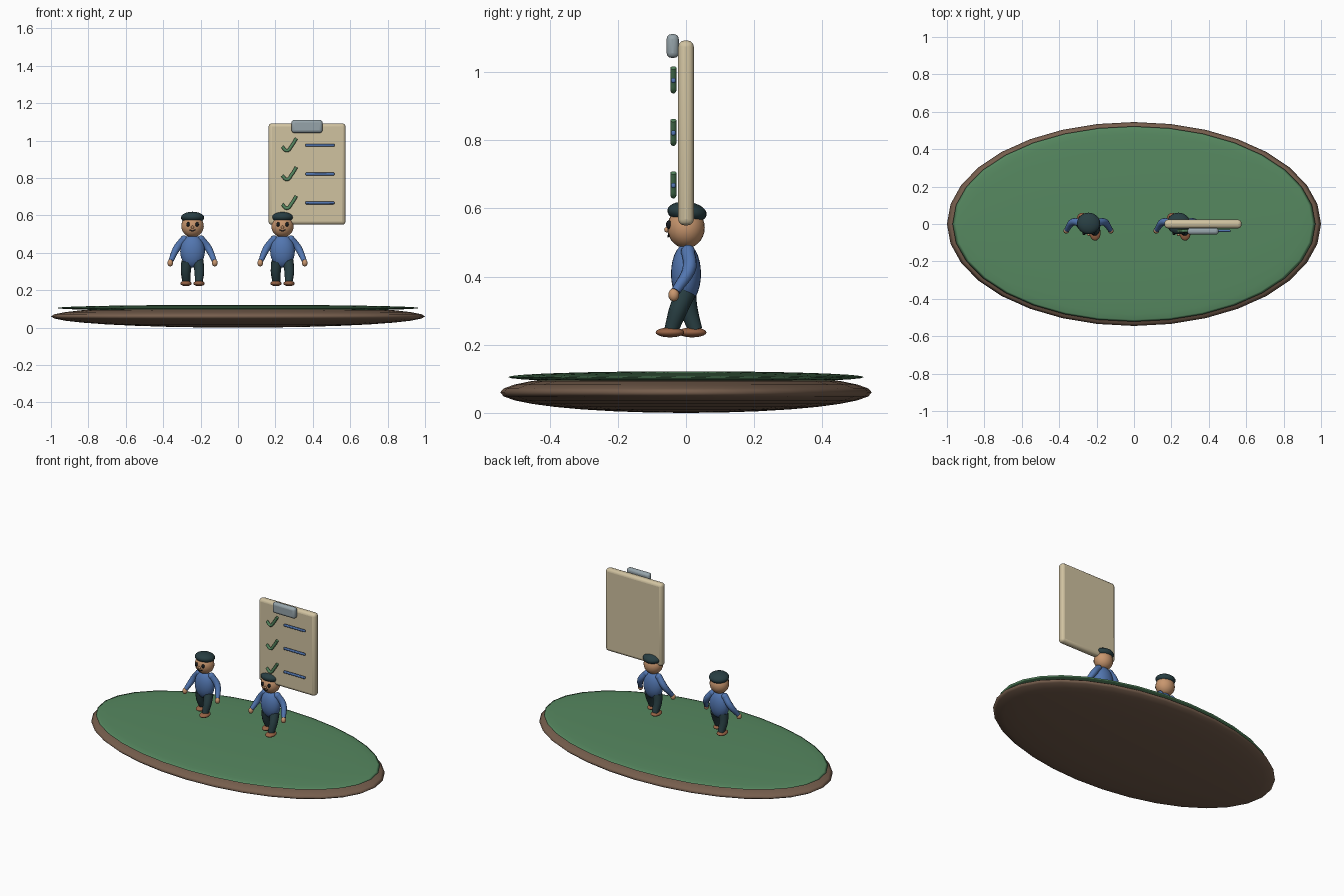
import bpy
import math

if "Cube" in bpy.data.objects:
    bpy.data.objects.remove(bpy.data.objects["Cube"])


def srgb(r, g, b):
    return [((c / 255 + 0.055) / 1.055) ** 2.4 for c in (r, g, b)] + [1.0]


def material(name, *rgb):
    m = bpy.data.materials.new(name)
    m.diffuse_color = srgb(*rgb)
    m.use_nodes = True
    m.node_tree.nodes["Principled BSDF"].inputs["Base Color"].default_value = m.diffuse_color
    return m


GRASS = material("grass green", 86, 136, 96)
SOIL = material("soil brown", 118, 94, 77)
CREAM = material("board cream", 208, 194, 160)
GREY = material("metal grey", 150, 164, 170)
BLUE = material("shirt blue", 82, 118, 176)
TEAL = material("dark teal", 40, 62, 66)
SKIN = material("skin tan", 200, 150, 110)
SHOE = material("shoe brown", 150, 98, 68)
BLACK = material("eye black", 22, 26, 30)


def finish(name, mat):
    o = bpy.context.object
    o.name = name
    o.data.materials.clear()
    o.data.materials.append(mat)
    bpy.ops.object.shade_smooth_by_angle(angle=math.radians(40))
    return o


def ball(name, mat, loc, radii, seg=24, rings=14, tilt=0):
    bpy.ops.mesh.primitive_uv_sphere_add(segments=seg, ring_count=rings, location=loc)
    o = bpy.context.object
    o.scale = radii
    o.rotation_euler.x = tilt
    bpy.ops.object.transform_apply(location=False)
    o.data.shade_smooth()
    o.name = name
    o.data.materials.append(mat)
    return o


def block(name, mat, loc, size, bevel, segments=3):
    bpy.ops.mesh.primitive_cube_add(size=1, location=loc)
    o = bpy.context.object
    o.scale = size
    bpy.ops.object.transform_apply(location=False)
    mod = o.modifiers.new("rounded edges", "BEVEL")
    mod.width = bevel
    mod.segments = segments
    return finish(name, mat)


def tube(name, mat, points, radii, smooth=True):
    """Round tube through the points, with one radius for each point."""
    cu = bpy.data.curves.new(name, "CURVE")
    cu.dimensions = "3D"
    cu.bevel_depth = 1.0
    cu.bevel_resolution = 3
    cu.use_fill_caps = True
    cu.resolution_u = 6
    sp = cu.splines.new("BEZIER")
    sp.bezier_points.add(len(points) - 1)
    for bp, p, r in zip(sp.bezier_points, points, radii):
        bp.co = p
        bp.radius = r
        bp.handle_left_type = bp.handle_right_type = "AUTO" if smooth else "VECTOR"
    o = bpy.data.objects.new(name, cu)
    bpy.context.collection.objects.link(o)
    bpy.ops.object.select_all(action="DESELECT")
    o.select_set(True)
    bpy.context.view_layer.objects.active = o
    bpy.ops.object.convert(target="MESH")
    return finish(name, mat)


# Island base and grass top
ball("soil_base", SOIL, (0, 0, 0.06), (1.0, 0.545, 0.06), 32, 16)
ball("grass_top", GRASS, (0, 0, 0.105), (0.97, 0.522, 0.017), 32, 16)


def person(tag, x):
    # Torso, head and cap
    ball(tag + "_torso", BLUE, (x, 0, 0.408), (0.066, 0.044, 0.088))
    ball(tag + "_head", SKIN, (x, 0, 0.543), (0.06, 0.055, 0.06))
    ball(tag + "_cap", TEAL, (x, 0.003, 0.588), (0.062, 0.058, 0.031), tilt=-0.12)

    # Face
    ball(tag + "_nose", SKIN, (x, -0.056, 0.537), (0.008, 0.008, 0.008), 12, 8)
    tube(tag + "_mouth", BLACK,
         [(x - 0.017, -0.05, 0.524), (x, -0.0525, 0.517), (x + 0.017, -0.05, 0.524)],
         [0.0025] * 3)

    for side, s in (("left", -1), ("right", 1)):
        ball(f"{tag}_{side}_eye", BLACK, (x + s * 0.024, -0.05, 0.552),
             (0.0095, 0.009, 0.0125), 16, 10)
        # Arms bend outward and forward to the hands
        tube(f"{tag}_{side}_arm", BLUE,
             [(x + s * 0.045, 0.006, 0.474), (x + s * 0.084, 0.01, 0.425),
              (x + s * 0.116, -0.03, 0.357)], [0.02, 0.02, 0.014])
        ball(f"{tag}_{side}_shoulder", BLUE, (x + s * 0.045, 0.006, 0.472),
             (0.021, 0.021, 0.021), 16, 10)
        ball(f"{tag}_{side}_hand", SKIN, (x + s * 0.119, -0.036, 0.346),
             (0.015, 0.016, 0.019), 16, 10)
        # Legs in a walking pose
        foot_y = -0.047 if s > 0 else 0.018
        tube(f"{tag}_{side}_leg", TEAL,
             [(x + s * 0.03, 0.0, 0.355), (x + s * 0.036, foot_y * 0.5, 0.3),
              (x + s * 0.033, foot_y + (0.004 if s > 0 else 0.01), 0.243)],
             [0.03, 0.027, 0.021])
        ball(f"{tag}_{side}_shoe", SHOE, (x + s * 0.035, foot_y, 0.236),
             (0.03, 0.042, 0.0145), 20, 12)


person("first_walker", -0.243)
person("second_walker", 0.238)

# Checklist board with clip
block("board", CREAM, (0.369, 0, 0.821), (0.412, 0.046, 0.542), 0.018)
block("board_clip", GREY, (0.369, -0.039, 1.076), (0.166, 0.036, 0.07), 0.015)

# Three rows of tick marks and text bars
for i in range(3):
    dz = -0.154 * i
    tube(f"tick_{i + 1}", GRASS,
         [(0.236, -0.037, 0.967 + dz), (0.262, -0.037, 0.946 + dz),
          (0.287, -0.037, 0.972 + dz), (0.312, -0.037, 1.012 + dz)], [0.009] * 4)
    block(f"line_{i + 1}", BLUE, (0.438, -0.037, 0.975 + dz),
          (0.156, 0.014, 0.015), 0.005, 2)
